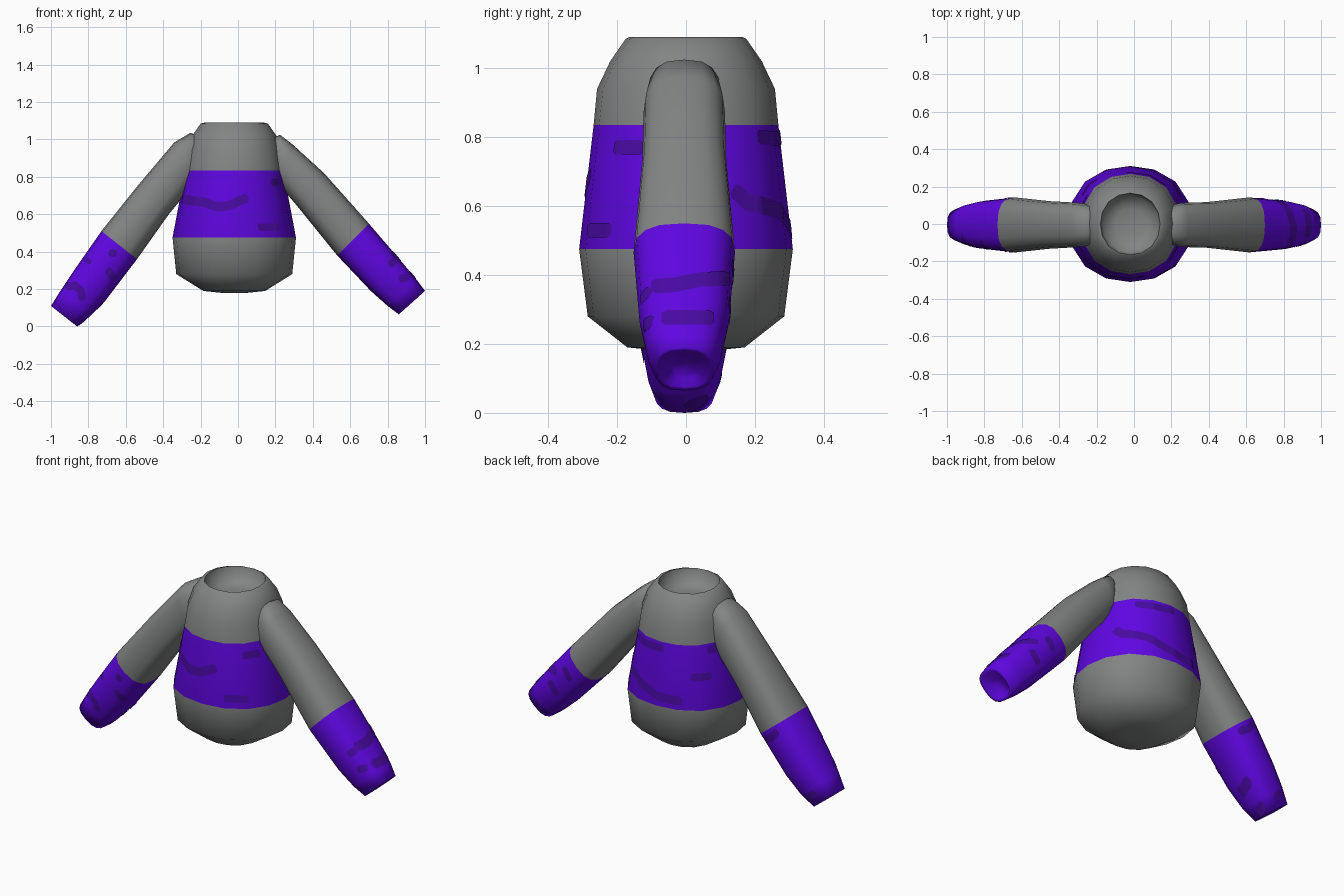
import bpy, bmesh, math
from mathutils import Vector
from mathutils.bvhtree import BVHTree

if "Cube" in bpy.data.objects:
    bpy.data.objects.remove(bpy.data.objects["Cube"])


def material(name, rgb):
    m = bpy.data.materials.new(name)
    m.diffuse_color = (*rgb, 1)
    m.use_nodes = True
    m.node_tree.nodes["Principled BSDF"].inputs["Base Color"].default_value = m.diffuse_color
    return m


GREY = material("grey", (0.225, 0.235, 0.23))
PURPLE = material("purple", (0.115, 0.002, 0.76))
DARK = material("dark_purple", (0.065, 0.003, 0.36))


def make_object(name, bm, mats, sharp=None):
    me = bpy.data.meshes.new(name)
    bm.to_mesh(me)
    bm.free()
    for m in mats:
        me.materials.append(m)
    for p in me.polygons:
        p.use_smooth = True
    if sharp:
        me.set_sharp_from_angle(angle=math.radians(sharp))
    ob = bpy.data.objects.new(name, me)
    bpy.context.collection.objects.link(ob)
    return ob


def loft(name, rings, colours, sharp=None):
    """Skin a list of rings; colours[i] is the material of band i."""
    bm = bmesh.new()
    vs = [[bm.verts.new(p) for p in r] for r in rings]
    n = len(rings[0])
    for k in range(len(vs) - 1):
        for i in range(n):
            j = (i + 1) % n
            f = bm.faces.new((vs[k][i], vs[k][j], vs[k + 1][j], vs[k + 1][i]))
            f.material_index = colours[k]
    bm.faces.new(vs[0]).material_index = colours[0]
    bm.faces.new(vs[-1]).material_index = colours[-1]
    bmesh.ops.recalc_face_normals(bm, faces=bm.faces)
    return make_object(name, bm, [GREY, PURPLE], sharp)


# Torso: slightly squared shell with a shallow neck opening; (z, half x, half y)
CX, SIDES = -0.02, 16
profile = [(0.18, 0.07, 0.07), (0.19, 0.165, 0.17), (0.28, 0.31, 0.285), (0.475, 0.33, 0.31),
           (0.835, 0.262, 0.268), (0.94, 0.25, 0.258), (1.02, 0.225, 0.22), (1.085, 0.18, 0.175),
           (1.09, 0.16, 0.165), (1.02, 0.145, 0.15), (1.0, 0.08, 0.08)]
angles = [math.tau * i / SIDES for i in range(SIDES)]
rings = []
for z, a, b in profile:
    bulge = 0.035 if z < 0.9 else 0.02
    rings.append([(CX + a * math.cos(t) * (1 + bulge * math.sin(2 * t) ** 2),
                   b * math.sin(t) * (1 + bulge * math.sin(2 * t) ** 2), z) for t in angles])
torso = loft("torso", rings, [0, 0, 0, 1, 0, 0, 0, 0, 0, 0], 62)


# Sleeves: squared rings given by outer and inner edge in the front view plus half depth
def squared(x):
    return math.copysign(abs(x) ** 0.75, x)


def sleeve(name, sections):
    rings = []
    for ox, oz, ix, iz, h in sections:
        c = Vector(((ox + ix) / 2, -0.005, (oz + iz) / 2))
        d = Vector(((ox - ix) / 2, 0, (oz - iz) / 2))
        rings.append([c + d * squared(math.cos(t)) + Vector((0, h * squared(math.sin(t)), 0))
                      for t in angles])
    # nearly closed cuff end with a dimple towards the inner edge
    c = sum(rings[-1], Vector()) / SIDES
    back = (sum(rings[-2], Vector()) / SIDES - c).normalized()
    rim = rings[-1]
    rings.append([c + (p - c) * 0.85 for p in rim])
    rings.append([c - d * 0.25 + (p - c) * 0.5 + back * 0.03 for p in rim])
    k = len(sections)
    return loft(name, rings, [0] * (k - 4) + [1] * 5)


right_sleeve = sleeve("right_sleeve", [
    (0.19, 1.01, 0.17, 0.87, 0.07), (0.225, 1.025, 0.18, 0.82, 0.105), (0.29, 0.975, 0.21, 0.77, 0.118),
    (0.46, 0.82, 0.32, 0.64, 0.122), (0.70, 0.55, 0.53, 0.38, 0.147),
    (0.88, 0.34, 0.71, 0.19, 0.13), (0.955, 0.25, 0.80, 0.11, 0.11), (1.0, 0.19, 0.86, 0.065, 0.085)])
left_sleeve = sleeve("left_sleeve", [
    (-0.21, 1.02, -0.18, 0.88, 0.07), (-0.255, 1.035, -0.19, 0.84, 0.105), (-0.34, 0.985, -0.23, 0.77, 0.118),
    (-0.53, 0.76, -0.37, 0.60, 0.127), (-0.73, 0.51, -0.54, 0.36, 0.147),
    (-0.88, 0.295, -0.70, 0.15, 0.13), (-0.95, 0.19, -0.79, 0.055, 0.11), (-1.0, 0.11, -0.86, 0.0, 0.085)])


# Painted stripes: thin plates projected on to a part from one side
def around(u, v):
    d = Vector((math.cos(u / 0.3), math.sin(u / 0.3), 0))
    return Vector((CX, 0, v)) + d * 2, -d


def front(u, v):
    return Vector((u, -2, v)), Vector((0, 1, 0))


def back(u, v):
    return Vector((u, 2, v)), Vector((0, -1, 0))


def right(u, v):
    return Vector((2, u, v)), Vector((-1, 0, 0))


def below(u, v):
    return Vector((u, v, -2)), Vector((0, 0, 1))


def stripe(name, target, project, points, width=0.042):
    me = target.data
    tree = BVHTree.FromPolygons([v.co for v in me.vertices], [p.vertices for p in me.polygons])
    path = []
    pts = [Vector(p) for p in points]
    for a, b in zip(pts, pts[1:]):
        n = max(2, int((b - a).length / 0.012))
        path += [a.lerp(b, i / n) for i in range(n)]
    path.append(pts[-1])
    bm = bmesh.new()
    previous = None
    for i, p in enumerate(path):
        t = (path[min(i + 2, len(path) - 1)] - path[max(i - 2, 0)]).normalized()
        side = Vector((-t.y, t.x))
        w = width / 2 * (0.65 if i in (0, len(path) - 1) else 1)
        row = []
        for k in (-1, -0.5, 0, 0.5, 1):
            q = p + side * w * k
            hit, nor, _, _ = tree.ray_cast(*project(q.x, q.y))
            row.append((bm.verts.new(hit + nor * 0.003), nor) if hit else None)
        if previous:
            for k in range(4):
                quad = (previous[k], previous[k + 1], row[k + 1], row[k])
                if all(quad):
                    f = bm.faces.new([q[0] for q in quad])
                    f.normal_update()
                    if f.normal.dot(quad[0][1]) < 0:
                        f.normal_flip()
        previous = row
    return make_object(name, bm, [DARK])


# Torso stripes as (degrees round the body, height)
for i, pts in enumerate([
        [(200, 0.68), (222, 0.672), (236, 0.665), (252, 0.64), (264, 0.645), (275, 0.67), (285, 0.69)],
        [(294, 0.53), (318, 0.53)], [(313, 0.77), (334, 0.77)],
        [(27, 0.65), (36, 0.61), (46, 0.60), (60, 0.59), (72, 0.56), (92, 0.53), (118, 0.525)],
        [(127, 0.66), (149, 0.66)], [(48, 0.80), (70, 0.795), (95, 0.80)], [(146, 0.80), (166, 0.805)]]):
    stripe(f"torso_stripe_{i}", torso, around,
           [(math.radians(a) * 0.3, z) for a, z in pts], 0.05 if i in (0, 3) else 0.042)

# Sleeve stripes
for i, (part, view, pts) in enumerate([
        (right_sleeve, right, [(-0.10, 0.365), (-0.03, 0.37), (0.04, 0.385), (0.125, 0.39)]),
        (right_sleeve, right, [(-0.07, 0.275), (0.08, 0.275)]),
        (right_sleeve, front, [(0.86, 0.25), (0.91, 0.265)]),
        (right_sleeve, front, [(0.81, 0.355), (0.84, 0.325)]),
        (right_sleeve, back, [(0.70, 0.44), (0.66, 0.37)]),
        (right_sleeve, back, [(0.80, 0.33), (0.75, 0.26)]),
        (left_sleeve, front, [(-0.81, 0.34), (-0.79, 0.36)]),
        (left_sleeve, front, [(-0.69, 0.40), (-0.65, 0.385)]),
        (left_sleeve, front, [(-0.70, 0.31), (-0.66, 0.25)]),
        (left_sleeve, front, [(-0.92, 0.21), (-0.87, 0.22), (-0.84, 0.19), (-0.83, 0.14)]),
        (left_sleeve, back, [(-0.60, 0.36), (-0.655, 0.39), (-0.69, 0.44)]),
        (left_sleeve, below, [(-0.74, -0.03), (-0.72, 0.07)]),
        (left_sleeve, below, [(-0.84, 0.0), (-0.82, 0.06)]),
        (left_sleeve, back, [(-0.91, 0.12), (-0.87, 0.08)])]):
    stripe(f"sleeve_stripe_{i}", part, view, pts)
